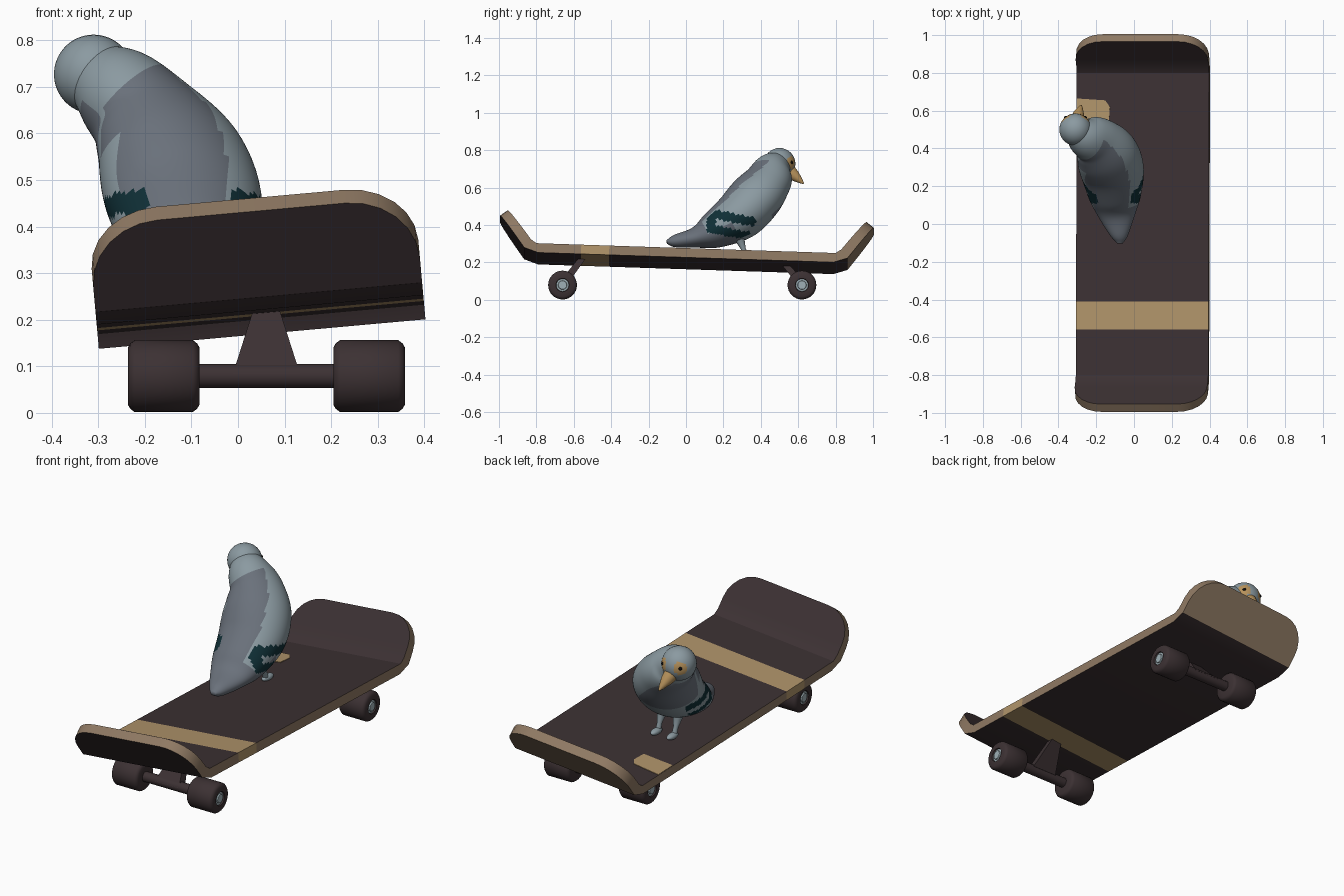
import bpy, bmesh
from math import sin, cos, pi, degrees, radians
from mathutils import Vector

cube = bpy.data.objects.get("Cube")
if cube:
    bpy.data.objects.remove(cube)


def material(name, code):
    """Flat colour from a display hex code, stored as linear values."""
    srgb = [int(code[i:i + 2], 16) / 255 for i in (0, 2, 4)]
    rgba = [c / 12.92 if c < 0.04 else ((c + 0.055) / 1.055) ** 2.4 for c in srgb] + [1]
    mat = bpy.data.materials.new(name)
    mat.use_nodes = True
    mat.diffuse_color = rgba
    mat.node_tree.nodes["Principled BSDF"].inputs["Base Color"].default_value = rgba
    return mat


DARK = material("dark brown", "3c3133")
STRIPE = material("sand stripe", "b0946a")
RIM = material("wood edge", "8f7963")
CAP = material("hub grey", "9fb0b6")
LIGHT = material("light plumage", "8b9aa1")
SLATE = material("slate plumage", "6a717b")
TEAL = material("dark teal", "0f2f36")
BEAK = material("beak tan", "b8935c")
BLACK = material("black", "0c0b0b")


def loft(name, rings, mats, rule=None, smooth=40):
    """Skin a list of closed rings; rule(ring, side, centre) picks the material."""
    bm = bmesh.new()
    rows = [[bm.verts.new(p) for p in ring] for ring in rings]
    n = len(rows[0])
    for i in range(len(rows) - 1):
        for k in range(n):
            m = (k + 1) % n
            face = bm.faces.new((rows[i][k], rows[i][m], rows[i + 1][m], rows[i + 1][k]))
            if rule:
                face.material_index = rule(i, k, face.calc_center_median())
    for row, index in ((rows[0], 0), (rows[-1], len(rows) - 1)):
        face = bm.faces.new(row)
        if rule:
            face.material_index = rule(index, -1, face.calc_center_median())
    bmesh.ops.recalc_face_normals(bm, faces=bm.faces)
    mesh = bpy.data.meshes.new(name)
    bm.to_mesh(mesh)
    bm.free()
    for mat in mats:
        mesh.materials.append(mat)
    obj = bpy.data.objects.new(name, mesh)
    bpy.context.collection.objects.link(obj)
    bpy.ops.object.select_all(action='DESELECT')
    obj.select_set(True)
    bpy.context.view_layer.objects.active = obj
    if smooth:
        bpy.ops.object.shade_smooth_by_angle(angle=radians(smooth))
    return obj


def lathe(name, start, end, profile, mats, rule=None, sides=32):
    """Round part about the line start-end; profile holds (fraction, radius)."""
    start, end = Vector(start), Vector(end)
    axis = end - start
    side = axis.orthogonal().normalized()
    up = axis.normalized().cross(side)
    angles = [2 * pi * k / sides for k in range(sides)]
    rings = [[start + axis * f + (side * cos(a) + up * sin(a)) * r for a in angles]
             for f, r in profile]
    return loft(name, rings, mats, rule)


def ball(name, centre, r, mats, rule=None, steps=32):
    c, x = Vector(centre), Vector((r, 0, 0))
    arc = [pi * (i + 0.1) / (steps + 0.2) for i in range(steps + 1)]
    return lathe(name, c - x, c + x, [((1 - cos(a)) / 2, r * sin(a)) for a in arc], mats, rule)


# Deck: flat middle, bent ends with rounded corners
HALF, CORNER = 0.352, 0.15
inner, outer = Vector((0.83, 0.02, 0.865, -0.025)), Vector((0.96, 0.185, 1.0, 0.155))
length = 0.21
end = [(0.8, 0, 0.79, -0.05, HALF), (*inner, HALF)]
for j in range(7):
    a = j * pi / 12
    p = inner.lerp(outer, 1 - CORNER / length * (1 - sin(a)))
    end.append((*p, HALF - CORNER * (1 - cos(a))))
stations = [(-yt, zt, -yb, zb, w) for yt, zt, yb, zb, w in reversed(end)]
stations += [(y, 0, y, -0.05, HALF) for y in (-0.56, -0.41)] + end
deck_rings = [[(-w, yt, zt), (w, yt, zt), (w, yb, zb), (-w, yb, zb)]
              for yt, zt, yb, zb, w in stations]


def deck_rule(i, k, c):
    if -0.55 < c.y < -0.42:
        return 2
    rear_underside = k == 2 and c.y > 0.87
    return 1 if k in (-1, 1, 3) or rear_underside else 0


deck = loft("deck", deck_rings, [DARK, RIM, STRIPE], deck_rule, 20)

# Painted patch near the rear edge of the deck
outline = [(-0.351, 0.545), (-0.18, 0.545), (-0.175, 0.62), (-0.2, 0.655), (-0.351, 0.665)]
patch = loft("deck_patch", [[(x, y, z) for x, y in outline] for z in (-0.002, 0.003)],
             [STRIPE], None, 0)
for obj in (deck, patch):
    obj.location = (0.045, 0, 0.245)
    obj.rotation_euler = (-0.033, -0.09, 0)

# Trucks and wheels
AXLE_X, AXLE_Z = 0.061, 0.079
tyre = [(0, 0.03), (0, 0.062), (0.03, 0.07), (0.09, 0.077), (0.91, 0.077), (0.97, 0.07),
        (1, 0.062), (1, 0.036), (0.95, 0.033)]
hub = [(0, 0.034), (0.6, 0.034), (0.65, 0.024), (1, 0.022)]
for label, y, top_y, top_z in (("front", -0.66, -0.555, 0.222), ("rear", 0.62, 0.53, 0.19)):
    lathe(label + "_axle", (AXLE_X - 0.15, y, AXLE_Z), (AXLE_X + 0.15, y, AXLE_Z),
          [(0, 0.026), (1, 0.026)], [DARK])
    rings = []
    for cy, cz, hx, hy in ((y, AXLE_Z + 0.005, 0.072, 0.026), (top_y, top_z, 0.028, 0.02)):
        rings.append([(AXLE_X + sx * hx, cy + sy * hy, cz)
                      for sx, sy in ((-1, -1), (1, -1), (1, 1), (-1, 1))])
    loft(label + "_hanger", rings, [DARK], None, 20)
    for side, s in (("left", 1), ("right", -1)):
        def at(d):
            return (AXLE_X + s * d, y, AXLE_Z)
        lathe(f"{label}_{side}_wheel", at(0.144), at(0.297), tyre, [DARK])
        lathe(f"{label}_{side}_hub", at(0.28), at(0.297), hub, [CAP])

# Bird body: ellipses along a rising spine (x, y, z, half width, half depth)
spine = [Vector(p) for p in (
    (-0.075, -0.103, 0.31, 0.015, 0.01), (-0.077, -0.06, 0.314, 0.047, 0.033),
    (-0.09, 0.05, 0.333, 0.1, 0.056), (-0.1, 0.145, 0.37, 0.138, 0.098),
    (-0.115, 0.28, 0.45, 0.168, 0.135), (-0.145, 0.37, 0.545, 0.165, 0.138),
    (-0.2, 0.435, 0.63, 0.135, 0.116), (-0.258, 0.463, 0.69, 0.106, 0.1),
    (-0.31, 0.5, 0.727, 0.07, 0.07))]
STEPS, SIDES = 10, 72


def spline(t):
    """Smooth curve through the spine points."""
    i = min(int(t), len(spine) - 2)
    f = t - i
    b, c = spine[i], spine[i + 1]
    a = spine[i - 1] if i else b * 2 - c
    d = spine[i + 2] if i + 2 < len(spine) else c * 2 - b
    return (b * 2 + (c - a) * f + (a * 2 - b * 5 + c * 4 - d) * f ** 2
            + (b * 3 - a - c * 3 + d) * f ** 3) / 2


body_rings = []
last = len(spine) - 1
for j in range(last * STEPS + 1):
    t = j / STEPS
    p = spline(t)
    tangent = (spline(min(t + 0.3, last)) - spline(max(t - 0.3, 0))).to_3d().normalized()
    side = tangent.cross(Vector((0, 0, 1))).normalized()
    up = side.cross(tangent)
    body_rings.append([p.to_3d() + side * p[3] * cos(a) + up * p[4] * sin(a)
                       for a in (2 * pi * k / SIDES for k in range(SIDES))])


def body_rule(i, k, c):
    t, angle = i / STEPS, degrees(2 * pi * (k + 0.5) / SIDES)
    flank = angle < 55 or angle > 305 or 130 < angle < 230
    band = c.z + 0.2 * c.y
    if flank and 0.11 < c.y < 0.37 and (0.465 < band < 0.513 or 0.385 < band < 0.43
                                        or (c.y < 0.16 and 0.385 < band < 0.513)):
        return 2
    tail = t < 2.6 or (t < 3.6 and angle > 200)
    left_edge = 155 if t < 5.2 else 190
    back = 62 + max(0, t - 4) * 8 < angle < left_edge and t < 6.6
    breast = 4.6 < t < 7.2 and 200 < angle < 318
    return 1 if tail or back or breast else 0


loft("bird_body", body_rings, [LIGHT, SLATE, TEAL], body_rule, 60)

# Head with tan eye patches, eyes and beak
HEAD = Vector((-0.31, 0.5, 0.727))
EYES = [Vector((s * 0.62, 0.77, 0.1)).normalized() for s in (-1, 1)]


def head_rule(i, k, c):
    return 1 if any((c - HEAD).normalized().dot(e) > 0.92 for e in EYES) else 0


ball("bird_head", HEAD, 0.085, [LIGHT, BEAK], head_rule)
for side, e in zip(("right", "left"), EYES):
    ball(side + "_eye", HEAD + e * 0.082, 0.009, [BLACK], steps=8)
lathe("beak", (-0.302, 0.55, 0.69), (-0.28, 0.628, 0.622),
      [(0, 0.038), (0.4, 0.03), (0.8, 0.014), (1, 0.004)], [BEAK], sides=20)

# Legs and feet
for side, x in (("right", -0.155), ("left", -0.06)):
    lathe(side + "_leg", (x, 0.275, 0.36), (x, 0.32, 0.235),
          [(0, 0.035), (0.4, 0.022), (0.7, 0.013), (1, 0.014)], [LIGHT], sides=16)
    foot = ball(side + "_foot", (0, 0, 0), 0.02, [LIGHT], steps=12)
    foot.location = (x, 0.335, 0.235)
    foot.scale = (1, 2.1, 0.8)
